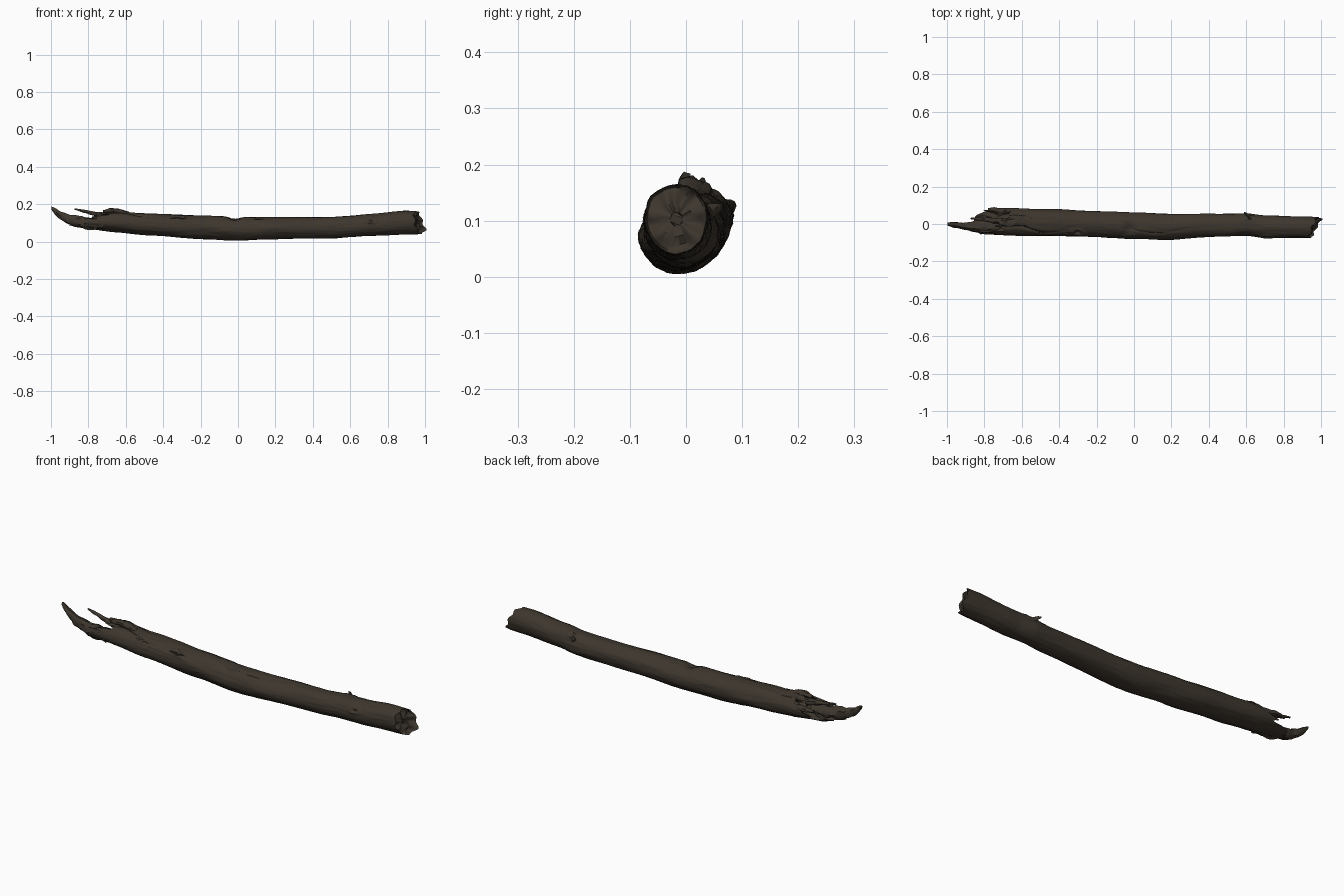
import bpy, bmesh, math
from mathutils import Vector, noise

cube = bpy.data.objects.get("Cube")
if cube:
    bpy.data.objects.remove(cube)

bark = bpy.data.materials.new("dark_bark")
bark.use_nodes = True
COLOUR = (0.047, 0.037, 0.027, 1)
bark.diffuse_color = COLOUR
bsdf = bark.node_tree.nodes["Principled BSDF"]
bsdf.inputs["Base Color"].default_value = COLOUR
bsdf.inputs["Roughness"].default_value = 0.9

# Trunk outline: x, back y, front y, top z, bottom z
OUTLINE = [
    (-1.00, .010, -.020, .180, .150), (-.90, .030, -.035, .150, .085),
    (-.80, .080, -.055, .150, .068), (-.65, .086, -.062, .160, .050),
    (-.50, .080, -.065, .152, .035), (-.20, .070, -.068, .140, .014),
    (0.00, .060, -.080, .132, .005), (.15, .055, -.084, .130, .012),
    (.50, .055, -.066, .133, .018), (.60, .058, -.062, .138, .023),
    (.70, .046, -.075, .146, .030), (.90, .040, -.075, .165, .040),
    (1.00, .037, -.070, .164, .042)]


def section(x):
    """Interpolated outline at x."""
    x = max(-1, min(1, x))
    for a, b in zip(OUTLINE, OUTLINE[1:]):
        if x <= b[0]:
            t = (x - a[0]) / (b[0] - a[0])
            t = t * t * (3 - 2 * t) * .5 + t * .5
            return [p + (q - p) * t for p, q in zip(a[1:], b[1:])]


def bump(d, width):
    return math.exp(-(d / width) ** 2)


def angle_gap(a, b):
    return (a - b + math.pi) % math.tau - math.pi


def surface(x, a, scale=1):
    """Point on the bark at length x and angle a (0 is back, pi/2 is up)."""
    y1, y0, z1, z0 = section(x)
    c, s = math.cos(a), math.sin(a)
    # Long grain, broad swellings and shallow splits
    r = 1 + .05 * noise.noise((x * 5, c * 1.5, s * 1.5))
    r += .03 * noise.noise((x * 9, c * 7, s * 7))
    r += .012 * noise.noise((x * 60, c * 9, s * 9))
    up = angle_gap(a, math.pi / 2)
    r -= .28 * bump(x + .02, .03) * bump(up - .2, .55)
    r -= .07 * bump(up - .35 - .2 * math.sin(x * 14), .07) * bump(x - .13, .16)
    r -= .16 * bump(up - .55 + .3 * math.sin(x * 17), .1) * bump(x + .62, .17)
    r -= .13 * bump(up + .35 - .2 * math.sin(x * 23), .09) * bump(x + .66, .14)
    r += .24 * bump(x + .66, .05) * bump(up + .25, .35)
    # Knots
    for kx, ka in ((.71, 2.75), (.62, .9), (-.3, 2.3)):
        d = math.hypot((x - kx) / .022, angle_gap(a, ka) / .2)
        r += .07 * bump(d - 1.2, .5) - .13 * bump(d, .7)
    r *= scale
    return Vector((x, (y1 + y0) / 2 + (y1 - y0) / 2 * c * r,
                   (z1 + z0) / 2 + (z1 - z0) / 2 * s * r))


def broken_start(a):
    """Jagged rotten end, longest along the lower front."""
    up = .5 + .5 * math.sin(a)
    x = -.86 + .16 * up + .05 * noise.noise((3, math.cos(a) * 4, math.sin(a) * 4))
    x += .06 * bump(angle_gap(a, 0), .8) - .09 * bump(angle_gap(a, .35), .2)
    return x + .025 * math.sin(a * 9) - .03 * bump(angle_gap(a, 4.2), .5)


def cut_end(a):
    """Slanted sawn end, longest at the lower back."""
    x = .965 + .02 * math.cos(a) - .012 * math.sin(a)
    return x + .015 * bump(angle_gap(a, 5.6), .5) + .006 * math.sin(a * 7)


def finish(bm, name):
    bmesh.ops.recalc_face_normals(bm, faces=bm.faces)
    mesh = bpy.data.meshes.new(name)
    bm.to_mesh(mesh)
    bm.free()
    ob = bpy.data.objects.new(name, mesh)
    bpy.context.collection.objects.link(ob)
    mesh.materials.append(bark)
    bpy.ops.object.select_all(action='DESELECT')
    ob.select_set(True)
    bpy.context.view_layer.objects.active = ob
    bpy.ops.object.shade_smooth_by_angle(angle=math.radians(45))
    return ob


def loft(name, rings):
    bm = bmesh.new()
    rows = [[bm.verts.new(p) for p in ring] for ring in rings]
    n = len(rows[0])
    for a, b in zip(rows, rows[1:]):
        for i in range(n):
            bm.faces.new((a[i], a[(i + 1) % n], b[(i + 1) % n], b[i]))
    for row in (rows[0], rows[-1]):
        bmesh.ops.triangle_fill(bm, use_beauty=True, edges=[
            bm.edges.get((row[i], row[(i + 1) % n])) for i in range(n)])
    return finish(bm, name)


# Trunk, with a hollow broken end and an uneven cut end
SIDES, STEPS = 72, 260
angles = [math.tau * i / SIDES for i in range(SIDES)]
rings = []
for scale, depth in ((.3, .10), (.6, .08), (.82, .04)):
    rings.append([surface(broken_start(a) + depth
                          + .03 * noise.noise((scale * 9, a * 2, 1)), a, scale)
                  for a in angles])
for k in range(STEPS + 1):
    t = k / STEPS
    rings.append([surface(broken_start(a) * (1 - t) + cut_end(a) * t, a)
                  for a in angles])
for scale in (.92, .75, .5, .2):
    rings.append([surface(cut_end(a) * scale + .965 * (1 - scale) - .012
                          + .012 * noise.noise((scale * 5, math.cos(a) * 2, math.sin(a) * 2)),
                          a, scale) for a in angles])
loft("trunk", rings)


def splinter(name, path, sides=10):
    """Rough tapered sliver; path points are x, y, z, half width, half height."""
    rings = []
    for a, b in zip(path, path[1:]):
        for k in range(6):
            x, y, z, w, h = [p + (q - p) * k / 6 for p, q in zip(a, b)]
            ring = []
            for i in range(sides):
                ang = math.tau * i / sides
                r = 1 + .4 * noise.noise((x * 30, math.cos(ang) * 2, math.sin(ang) * 2 + y * 50))
                ring.append((x, y + w * r * math.cos(ang), z + h * r * math.sin(ang)))
            rings.append(ring)
    return loft(name, rings)


# Splinters of the broken end
splinter("long_splinter", [
    (-.72, -.015, .095, .035, .03), (-.82, -.015, .100, .036, .030),
    (-.90, -.012, .115, .022, .027), (-.95, -.006, .139, .015, .024),
    (-.98, -.003, .163, .012, .016), (-1.0, 0, .180, .008, .008)])
splinter("upper_splinter", [
    (-.70, .015, .135, .018, .018), (-.78, .022, .152, .012, .010),
    (-.84, .028, .166, .008, .007), (-.88, .030, .175, .003, .003)])
splinter("back_splinter", [
    (-.66, .062, .115, .018, .024), (-.74, .076, .126, .012, .012),
    (-.79, .080, .130, .006, .006)])
splinter("front_splinter", [
    (-.72, -.040, .095, .016, .026), (-.82, -.038, .100, .012, .022),
    (-.89, -.030, .108, .004, .008)])
splinter("top_flake", [
    (-.58, .010, .145, .022, .012), (-.64, .008, .163, .022, .015),
    (-.68, .005, .166, .018, .012), (-.73, .004, .160, .008, .005)])

# Small twig stub on the back
splinter("twig_stub", [
    (.62, .035, .110, .014, .014), (.60, .054, .122, .008, .010),
    (.585, .063, .128, .003, .004)])
